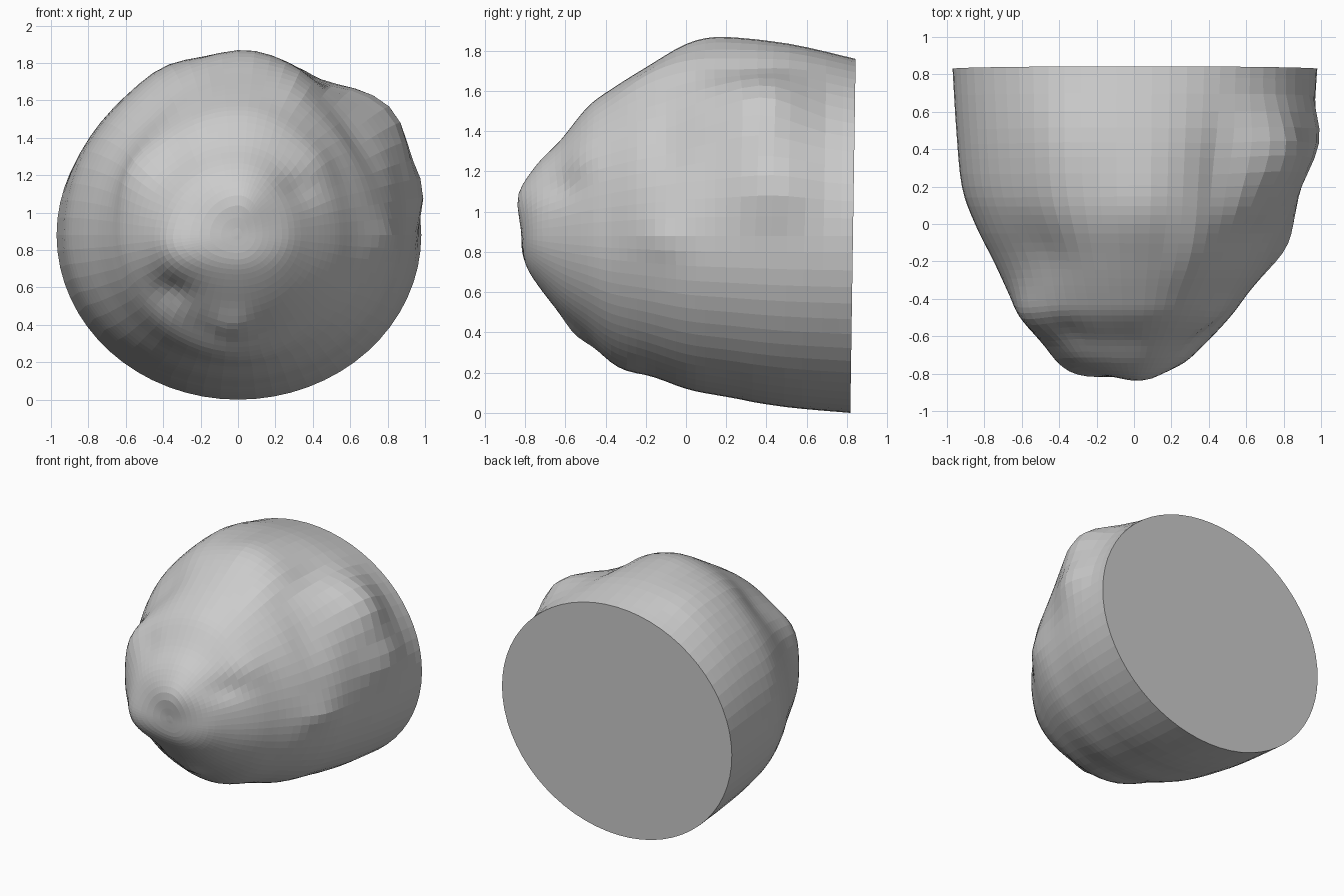
import bpy, bmesh, math
from mathutils import Vector

if "Cube" in bpy.data.objects:
    bpy.data.objects.remove(bpy.data.objects["Cube"])

SEG, SUB = 64, 4
CZ = 0.89

# Cross-section stations: y, left reach, right reach, reach down, reach up
stations = [
    (-.815, 0, 0, 0, 0),
    (-.80, .20, .13, .13, .20),
    (-.74, .37, .27, .24, .35),
    (-.62, .50, .40, .39, .48),
    (-.49, .61, .52, .51, .64),
    (-.37, .67, .61, .61, .73),
    (-.20, .75, .74, .68, .83),
    (.00, .85, .84, .76, .92),
    (.20, .92, .89, .80, .95),
    (.50, .95, .95, .85, .95),
    (.83, .97, .98, .88, .88),
]

# Surface lumps and hollows: centre, radii, height
lumps = [
    ((.75, .35, 1.48), (.24, .23, .28), .13),
    ((.95, .42, 1.12), (.20, .20, .16), .07),
    ((.05, .12, 1.85), (.22, .25, .30), .045),
    ((-.36, .30, 1.68), (.18, .35, .25), .035),
    ((.60, -.06, 1.40), (.22, .14, .25), -.04),
    ((.44, .30, 1.68), (.10, .25, .15), -.03),
    ((.30, -.15, 1.68), (.12, .25, .15), .03),
    ((.03, -.80, 1.07), (.15, .20, .12), .035),
    ((-.30, -.73, .80), (.15, .20, .16), .04),
    ((-.38, -.62, .57), (.12, .20, .10), -.045),
    ((-.03, -.55, .40), (.10, .12, .09), .03),
    ((.36, -.65, 1.15), (.14, .20, .08), -.025),
    ((.42, -.50, 1.27), (.14, .16, .12), .02),
    ((-.38, -.65, 1.32), (.12, .20, .10), -.02),
    ((-.52, -.47, 1.22), (.16, .14, .22), .045),
    ((-.45, -.12, 1.52), (.22, .20, .22), -.045),
    ((.80, -.12, .88), (.15, .13, .10), .03),
    ((.00, -.30, .25), (.30, .12, .15), .025),
]


def spline(a, b, c, d, t):
    return .5 * (2*b + (c-a)*t + (2*a-5*b+4*c-d)*t*t + (3*b-a-3*c+d)*t**3)


def sections():
    n = len(stations)
    for i in range(n - 1):
        quad = [stations[max(0, min(n-1, i+k))] for k in (-1, 0, 1, 2)]
        for s in range(SUB):
            yield [spline(*v, s / SUB) for v in zip(*quad)]
    yield list(stations[-1])


def deform(p):
    fade = min(1, max(0, (.84 - p.y) / .25))
    out = (p - Vector((0, min(p.y, .3) * .4 if p.y < .2 else p.y - .12, CZ))).normalized()
    h = 0
    for c, r, k in lumps:
        d = sum(((p[j] - c[j]) / r[j]) ** 2 for j in range(3))
        h += k * math.exp(-d)
    q = p + out * h * fade
    if p.y > .3:
        q.y += .015 * (p.z - CZ)
    return q


# Lumpy dome: rings lofted along y from the rounded nose to the flat back
bm = bmesh.new()
rings = []
secs = list(sections())
nose = bm.verts.new(deform(Vector((0, secs[0][0], CZ))))
for y, left, right, down, up in secs[1:]:
    ring = []
    for k in range(SEG):
        a = 2 * math.pi * k / SEG
        c, s = math.cos(a), math.sin(a)
        p = Vector((c * (right if c > 0 else left), y, CZ + s * (up if s > 0 else down)))
        ring.append(bm.verts.new(deform(p)))
    rings.append(ring)
for k in range(SEG):
    bm.faces.new((nose, rings[0][k], rings[0][(k+1) % SEG]))
for a, b in zip(rings, rings[1:]):
    for k in range(SEG):
        j = (k + 1) % SEG
        bm.faces.new((a[k], b[k], b[j], a[j]))
# Flat back
bm.faces.new(rings[-1])
bmesh.ops.recalc_face_normals(bm, faces=bm.faces)

low = min(v.co.z for v in bm.verts)
bmesh.ops.translate(bm, verts=bm.verts, vec=(0, 0, -low))
mesh = bpy.data.meshes.new("lumpy_dome")
bm.to_mesh(mesh)
bm.free()
bpy.context.collection.objects.link(bpy.data.objects.new("lumpy_dome", mesh))
